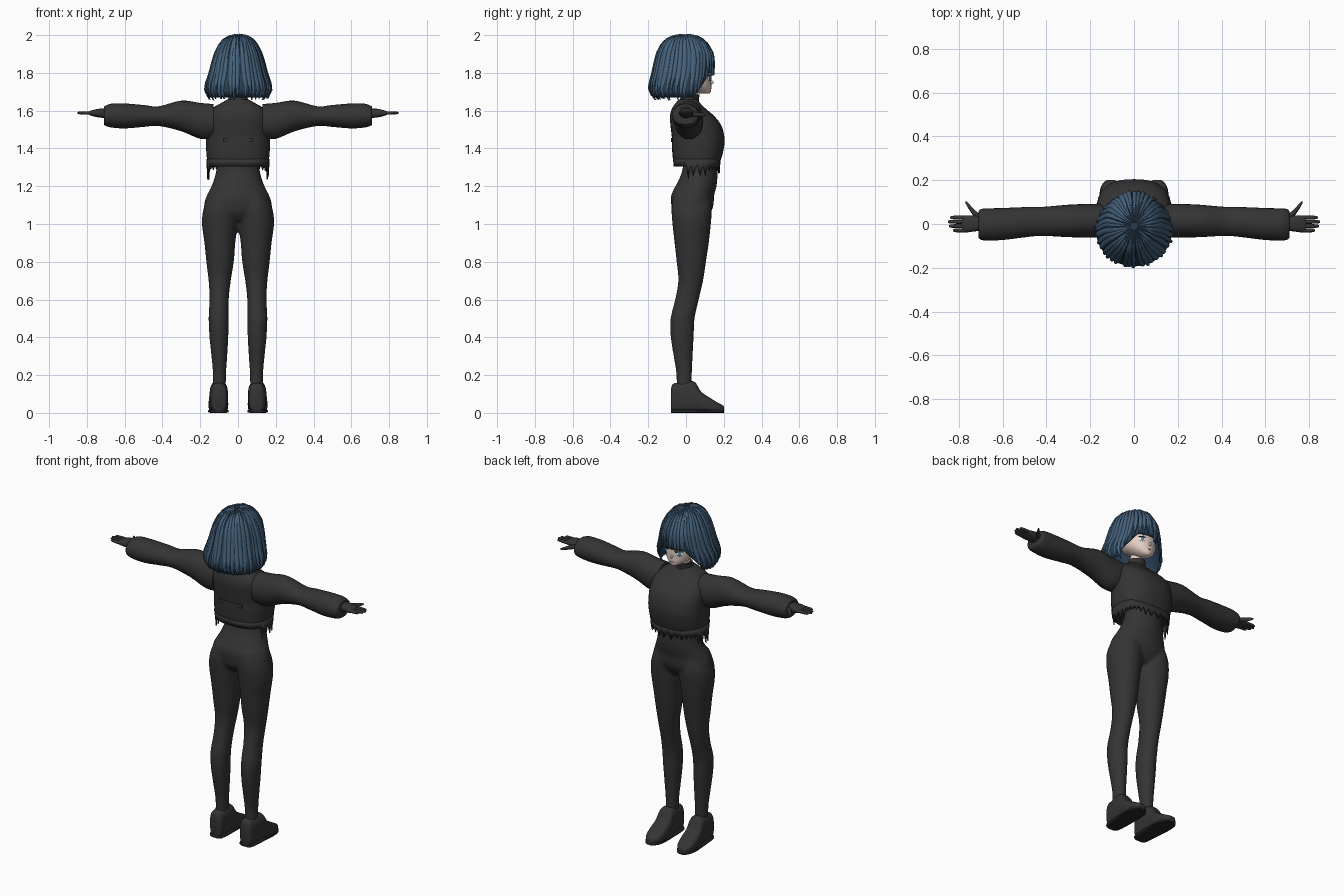
import bpy, bmesh, random
from math import sin, cos, pi, radians, degrees
from mathutils import Vector, Matrix

random.seed(4)
cube = bpy.data.objects.get("Cube")
if cube:
    bpy.data.objects.remove(cube)
made = []


def material(name, rgb):
    m = bpy.data.materials.new(name)
    m.use_nodes = True
    m.diffuse_color = (*rgb, 1)
    node = m.node_tree.nodes["Principled BSDF"]
    node.inputs["Base Color"].default_value = (*rgb, 1)
    node.inputs["Roughness"].default_value = 0.8
    return m


CLOTH = material("charcoal cloth", (.034, .034, .034))
SOLE = material("black sole", (.018, .018, .018))
HAIR = material("blue hair", (.058, .118, .195))
SHADE = material("dark blue hair", (.022, .05, .09))
SKIN = material("pale skin", (.78, .63, .55))
WHITE = material("eye white", (.85, .85, .85))
IRIS = material("blue iris", (.08, .25, .4))
LASH = material("dark lash", (.02, .02, .03))
LIP = material("soft lip", (.5, .24, .2))


def finish(name, bm, mat):
    bmesh.ops.recalc_face_normals(bm, faces=bm.faces)
    mesh = bpy.data.meshes.new(name)
    bm.to_mesh(mesh)
    bm.free()
    mesh.materials.append(mat)
    ob = bpy.data.objects.new(name, mesh)
    bpy.context.scene.collection.objects.link(ob)
    made.append(ob)
    return ob


def oval(angle, ra, rb, power):
    c, s = cos(angle), sin(angle)
    bend = lambda v: (1 if v > 0 else -1) * abs(v) ** (2 / power)
    return ra * bend(c), rb * bend(s)


def smooth_rings(rings, steps):
    """Pass a smooth curve through the given cross-sections."""
    out = []
    for i in range(len(rings) - 1):
        p0, p1, p2, p3 = (rings[min(max(i + k, 0), len(rings) - 1)] for k in (-1, 0, 1, 2))
        for j in range(steps):
            t = j / steps
            out.append([b + t / 2 * (c - a + t * (2 * a - 5 * b + 4 * c - d + t * (3 * (b - c) + d - a)))
                        for a, b, c, d in zip(p0, p1, p2, p3)])
    return out + [rings[-1]]


def bridge(bm, loops, closed=True):
    for low, high in zip(loops, loops[1:]):
        n = len(low)
        for i in range(n if closed else n - 1):
            j = (i + 1) % n
            bm.faces.new((low[i], low[j], high[j], high[i]))


def loft(bm, axis, rings, power=2, side=1, n=28, steps=4):
    """Skin rings of (position on axis, centre a, centre b, radius a, radius b)."""
    loops = []
    for t, a, b, ra, rb in smooth_rings(rings, steps):
        loop = []
        for i in range(n):
            u, v = oval(2 * pi * i / n, ra, rb, power)
            x, y, z = {"x": (t, a + u, b + v), "y": (a + u, t, b + v), "z": (a + u, b + v, t)}[axis]
            loop.append(bm.verts.new((side * x, y, z)))
        loops.append(loop)
    bridge(bm, loops)
    bm.faces.new(loops[0])
    bm.faces.new(loops[-1])


def part(name, mat, axis, rings, **kw):
    bm = bmesh.new()
    loft(bm, axis, rings, **kw)
    return finish(name, bm, mat)


def ball(name, mat, place, size, turn=0, tilt=0):
    bm = bmesh.new()
    bmesh.ops.create_uvsphere(bm, u_segments=16, v_segments=10, radius=1)
    spin = Matrix.Rotation(turn, 4, "Z") @ Matrix.Rotation(tilt, 4, "X")
    bm.transform(Matrix.Translation(place) @ spin @ Matrix.Diagonal((*size, 1)))
    return finish(name, bm, mat)


# Legs and hips, fused into one skin
leg = [(.08, .1, -.01, .036, .042), (.2, .098, -.01, .035, .041), (.3, .099, -.015, .042, .051),
       (.4, .101, -.02, .05, .061), (.5, .103, -.018, .053, .064), (.6, .1, .005, .051, .063),
       (.7, .097, .025, .059, .066), (.8, .095, .028, .073, .078), (.9, .096, .03, .082, .091),
       (1.0, .096, .03, .095, .102), (1.08, .093, .03, .09, .107), (1.16, .08, .03, .07, .095)]
hips = [(1.02, 0, .03, .09, .07), (1.06, 0, .03, .16, .1), (1.1, 0, .034, .18, .112),
        (1.15, 0, .035, .166, .114), (1.2, 0, .053, .141, .109), (1.25, 0, .068, .123, .099),
        (1.3, 0, .075, .114, .092), (1.38, 0, .075, .114, .092)]
bm = bmesh.new()
for side in (1, -1):
    loft(bm, "z", leg, side=side)
loft(bm, "z", hips)
body = finish("legs_and_hips", bm, CLOTH)
fuse = body.modifiers.new("fuse", "REMESH")
fuse.mode, fuse.voxel_size, fuse.use_smooth_shade = "VOXEL", .01, True
soften = body.modifiers.new("soften", "SMOOTH")
soften.factor, soften.iterations = .5, 5

# Cropped jacket, collar and back flap
part("jacket_body", CLOTH, "z", [
    (1.315, 0, .055, .16, .12), (1.36, 0, .06, .166, .131), (1.42, 0, .064, .17, .139),
    (1.46, 0, .064, .17, .139), (1.52, 0, .053, .17, .135), (1.57, 0, .033, .165, .118),
    (1.61, 0, .015, .14, .09), (1.64, 0, .01, .09, .065), (1.66, 0, .012, .055, .05)],
    power=2.5, n=40)
part("collar", CLOTH, "z", [(1.62, 0, .012, .06, .055), (1.66, 0, .018, .052, .05),
                            (1.685, 0, .025, .05, .048)])
part("back_flap", CLOTH, "z", [(1.435, 0, -.074, .08, .005), (1.455, 0, -.074, .08, .005)],
     power=6, steps=1)

# Torn hem, straight behind and ragged at the sides and front
bm = bmesh.new()
count = 64
top, bottom = [], []
for i in range(count):
    angle = 2 * pi * i / count
    x, y = oval(angle, .168, .126, 2.5)
    drop = .005
    if sin(angle) > -.4:
        drop = random.uniform(.02, .045) if i % 2 else 0
        if abs(cos(angle)) > .9 and i % 2:
            drop += .035
    top.append(bm.verts.new((x, y + .057, 1.345)))
    bottom.append(bm.verts.new((x * .97, y * .97 + .057, 1.31 - drop)))
bridge(bm, [bottom, top])
hem = finish("torn_hem", bm, CLOTH)
hem.modifiers.new("thickness", "SOLIDIFY").thickness = .006

# Arms, hands and shoes on both sides
sleeve = [(.13, .015, 1.545, .075, .09), (.2, .015, 1.546, .077, .095), (.3, .014, 1.572, .074, .081),
          (.42, .012, 1.571, .066, .052), (.5, .008, 1.572, .069, .058), (.6, 0, 1.572, .073, .066),
          (.67, -.002, 1.574, .073, .063), (.7, -.002, 1.573, .07, .054), (.71, -.002, 1.573, .06, .046)]
palm = [(.68, 0, 1.585, .028, .024), (.73, .002, 1.587, .036, .024), (.77, 0, 1.587, .039, .016),
        (.785, 0, 1.587, .034, .01)]
shoe = [(-.08, .1, .065, .022, .055), (-.07, .1, .077, .038, .076), (-.03, .1, .08, .045, .08),
        (.02, .101, .084, .048, .084), (.05, .102, .08, .049, .08), (.08, .103, .056, .051, .056),
        (.12, .104, .042, .052, .042), (.165, .105, .028, .046, .028), (.195, .106, .021, .026, .019),
        (.2, .106, .02, .014, .012)]
for side, word in ((-1, "left"), (1, "right")):
    part(word + "_sleeve", CLOTH, "x", sleeve, side=side)
    bm = bmesh.new()
    loft(bm, "x", palm, side=side, power=2.5, n=20)
    for k, tip in enumerate((.828, .845, .85, .84)):
        y = -.029 + .0195 * k
        finger = [(.765, y, 1.587, .0095, .01), (.81, y, 1.588, .009, .009),
                  (tip - .006, y, 1.588, .007, .007), (tip, y, 1.588, .003, .003)]
        loft(bm, "x", finger, side=side, n=10, steps=2)
    thumb = [(.705, .025, 1.583, .02, .014), (.735, .055, 1.58, .016, .012),
             (.758, .085, 1.578, .012, .009), (.77, .1, 1.578, .005, .004)]
    loft(bm, "x", thumb, side=side, n=12)
    finish(word + "_hand", bm, CLOTH)
    part(word + "_shoe", CLOTH, "y", shoe, side=side, power=3)
    sole = [(y, x, .009, r + .002, .009) for y, x, z, r, h in shoe]
    part(word + "_sole", SOLE, "y", sole, side=side, power=5)

# Head and face
part("neck", SKIN, "z", [(1.64, 0, .02, .038, .038), (1.73, 0, .03, .038, .04)])
part("head", SKIN, "z", [
    (1.69, 0, .1, .014, .024), (1.7, 0, .088, .035, .043), (1.72, 0, .068, .062, .066),
    (1.75, 0, .044, .087, .09), (1.79, 0, .03, .1, .104), (1.85, 0, .01, .105, .117),
    (1.91, 0, 0, .1, .112), (1.96, 0, -.01, .06, .07), (1.97, 0, -.01, .02, .02)])
ball("nose", SKIN, (0, .136, 1.75), (.006, .01, .009))
ball("mouth", LIP, (0, .133, 1.718), (.012, .003, .002))
for side, word in ((-1, "left"), (1, "right")):
    turn = -side * radians(29)
    ball(word + "_eye_white", WHITE, (side * .045, .122, 1.772), (.019, .003, .013), turn)
    ball(word + "_iris", IRIS, (side * .044, .124, 1.772), (.01, .003, .012), turn)
    ball(word + "_lash", LASH, (side * .045, .124, 1.786), (.021, .004, .003), turn)

# Bobbed hair: rows of (height, half width, back, front)
rows = [(2.0, .005, -.015, .0), (1.992, .05, -.07, .055), (1.975, .08, -.105, .09), (1.95, .102, -.132, .118),
        (1.9, .127, -.158, .147), (1.85, .142, -.17, .152), (1.8, .154, -.18, .15),
        (1.74, .176, -.196, .142), (1.71, .18, -.2, .136), (1.68, .168, -.185, .125), (1.64, .14, -.15, .105)]


def hair_point(angle, z, swell=1.0):
    for hi, lo in zip(rows, rows[1:]):
        if z >= lo[0]:
            break
    t = (hi[0] - z) / (hi[0] - lo[0])
    width, back, front = (a + (b - a) * t for a, b in zip(hi[1:], lo[1:]))
    middle, depth = (front + back) / 2, (front - back) / 2
    return Vector((width * swell * cos(angle), middle + depth * swell * sin(angle), z))


def hair_edge(angle):
    away = abs((degrees(angle) - 90 + 180) % 360 - 180)
    if away < 32:
        return 1.805
    return 1.8 - .125 * min((away - 32) / 30, 1)


bm = bmesh.new()
loops = []
for j in range(1, 17):
    loop = []
    for i in range(60):
        a = 2 * pi * i / 60
        z = 2 - (2 - hair_edge(a)) * (j / 16) ** 2
        loop.append(bm.verts.new(hair_point(a, z, .965) - Vector((0, 0, .006))))
    loops.append(loop)
bridge(bm, loops)
bm.faces.new(loops[0])
cap = finish("hair_cap", bm, SHADE)
cap.modifiers.new("thickness", "SOLIDIFY").thickness = .008

# Overlapping pointed locks over the cap
bm = bmesh.new()
locks = 40
for k in range(locks):
    base = 2 * pi * (k + random.uniform(-.2, .2)) / locks
    tip = max(hair_edge(base) - random.uniform(-.006, .022), 1.65)
    wide = pi / locks * random.uniform(.95, 1.25)
    sway = random.uniform(-.07, .07)
    lift = random.uniform(.003, .007)
    loops = []
    for j in range(15):
        s = .08 + .92 * j / 14
        z = 2 - (2 - tip) * s * s
        half = wide * min(1, (1.04 - s) / .26) ** .7
        a = base + sway * s * s
        out = Vector((cos(a) * s, sin(a) * s, 1.1 - s)).normalized()
        loops.append([bm.verts.new(hair_point(a + half * cos(q * pi / 4), z, .975)
                                   + out * lift * (sin(q * pi / 4) + .3)) for q in range(8)])
    bridge(bm, loops)
    bm.faces.new(loops[0])
    bm.faces.new(loops[-1])
finish("hair_locks", bm, HAIR)

# Smooth shading with sharp edges kept
for ob in bpy.context.scene.objects:
    ob.select_set(ob in made)
bpy.context.view_layer.objects.active = made[0]
bpy.ops.object.shade_smooth_by_angle(angle=radians(40))
